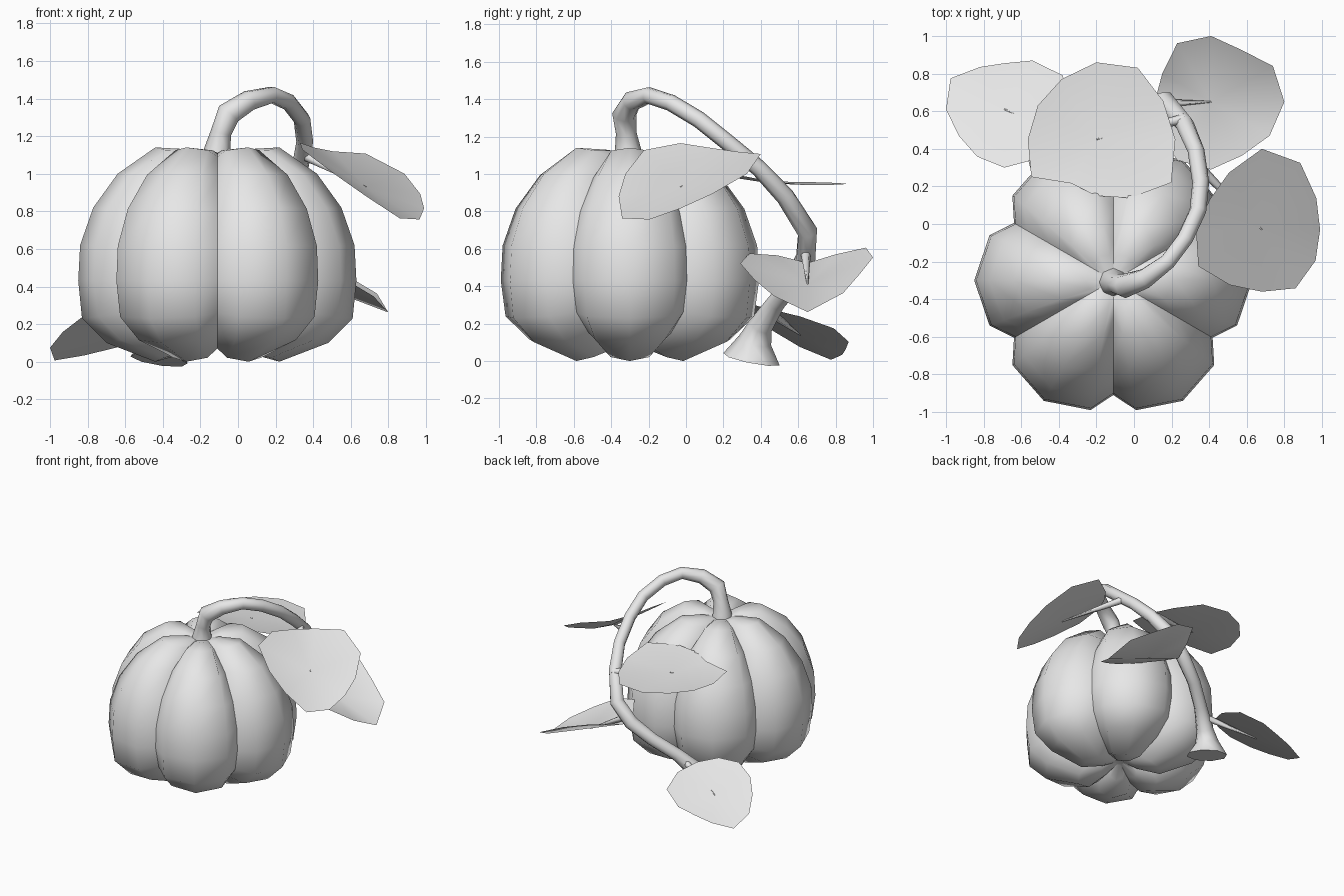
import bpy, bmesh, math
from mathutils import Vector

cube = bpy.data.objects.get("Cube")
if cube:
    bpy.data.objects.remove(cube, do_unlink=True)

grey = bpy.data.materials.new("light_grey")
grey.use_nodes = True
grey.diffuse_color = (0.8, 0.8, 0.8, 1)
grey.node_tree.nodes["Principled BSDF"].inputs["Base Color"].default_value = (0.8, 0.8, 0.8, 1)


def smooth(obj, degrees):
    bpy.ops.object.select_all(action="DESELECT")
    obj.select_set(True)
    bpy.context.view_layer.objects.active = obj
    bpy.ops.object.shade_smooth_by_angle(angle=math.radians(degrees))


def add_mesh(name, bm, degrees):
    mesh = bpy.data.meshes.new(name)
    bm.to_mesh(mesh)
    bm.free()
    obj = bpy.data.objects.new(name, mesh)
    bpy.context.collection.objects.link(obj)
    mesh.materials.append(grey)
    smooth(obj, degrees)
    return obj


def add_tube(name, path, radii, resolution):
    """Tapered tube along a list of points."""
    curve = bpy.data.curves.new(name, "CURVE")
    curve.dimensions = "3D"
    curve.bevel_depth = 1
    curve.bevel_resolution = resolution
    curve.use_fill_caps = True
    spline = curve.splines.new("POLY")
    spline.points.add(len(path) - 1)
    for point, co, radius in zip(spline.points, path, radii):
        point.co = (*co, 1)
        point.radius = radius
    obj = bpy.data.objects.new(name, curve)
    bpy.context.collection.objects.link(obj)
    curve.materials.append(grey)
    bpy.ops.object.select_all(action="DESELECT")
    obj.select_set(True)
    bpy.context.view_layer.objects.active = obj
    bpy.ops.object.convert(target="MESH")
    smooth(obj, 60)


def add_leaf(name, centre, slope, heading, fold, radii):
    """Thin leaf: a fan of radii around its centre, tilted and folded on its midrib."""
    bm = bmesh.new()
    middle = bm.verts.new(centre)
    rim = []
    for i, r in enumerate(radii):
        angle = math.tau * i / len(radii)
        dx, dy = r * math.cos(angle), r * math.sin(angle)
        lateral = abs(r * math.sin(angle - math.radians(heading)))
        dz = slope[0] * dx + slope[1] * dy + fold * lateral
        rim.append(bm.verts.new(Vector(centre) + Vector((dx, dy, dz))))
    for i, v in enumerate(rim):
        bm.faces.new((middle, v, rim[(i + 1) % len(rim)]))
    add_mesh(name, bm, 60)


# Pumpkin body: ridge and crease profiles blended around six lobes
ridge = [(.03, .12), (.15, .05), (.33, 0), (.59, .1), (.72, .23), (.74, .43),
         (.73, .62), (.66, .82), (.53, 1.0), (.33, 1.14), (.15, 1.13), (.04, 1.1)]
crease = [(.03, .12), (.1, .1), (.24, .07), (.44, .15), (.57, .26), (.61, .43),
          (.6, .61), (.53, .8), (.39, .98), (.2, 1.09), (.1, 1.11), (.04, 1.1)]
bm = bmesh.new()
columns = []
for lobe in range(6):
    for offset, blend in ((-30, 0), (-20, .7), (0, 1), (20, .7)):
        angle = math.radians(lobe * 60 + offset)
        column = []
        for (r1, z1), (r0, z0) in zip(ridge, crease):
            r = r0 + (r1 - r0) * blend
            z = z0 + (z1 - z0) * blend
            column.append(bm.verts.new((-.11 + r * math.cos(angle), -.3 + r * math.sin(angle), z)))
        columns.append(column)
for i, a in enumerate(columns):
    b = columns[(i + 1) % len(columns)]
    for j in range(len(ridge) - 1):
        bm.faces.new((a[j], b[j], b[j + 1], a[j + 1]))
bm.faces.new([c[0] for c in reversed(columns)])
bm.faces.new([c[-1] for c in columns])
# Keep the groove between lobes crisp along its full length
for column in columns[::4]:
    for low, high in zip(column, column[1:]):
        bm.edges.get((low, high)).smooth = False
add_mesh("pumpkin_body", bm, 60)

# Stem arching over the back and down to a flared foot
vine = [(-.11, -.31, 1.08), (-.11, -.31, 1.13), (-.09, -.32, 1.22), (-.05, -.33, 1.32), (.06, -.29, 1.39),
        (.18, -.2, 1.42), (.27, -.08, 1.38), (.34, .07, 1.29), (.355, .22, 1.17),
        (.33, .39, 1.03), (.27, .53, .88), (.17, .65, .69), (.05, .64, .55),
        (-.1, .58, .43), (-.25, .48, .31), (-.36, .4, .19), (-.405, .37, .11), (-.42, .35, .01)]
vine_radii = [.08, .07, .055, .065, .055, .045, .045, .045, .045,
              .045, .05, .055, .055, .05, .05, .065, .09, .155]
add_tube("vine_stem", vine, vine_radii, 2)

# Leaves and their tapering stalks: centre, slope, heading, fold, radii, stalk root
leaves = {
    "left_leaf": ((.68, -.03, .93), (-.52, .28), -49, .2,
                  (.31, .335, .41, .43, .35, .32, .35, .39, .34, .33, .36, .33), (.35, .3, 1.1)),
    "upper_back_leaf": ((-.2, .45, .95), (0, -.1), 195, .1,
                        (.42, .41, .44, .41, .37, .36, .365, .4, .27, .3, .36, .46), (.27, .56, .88)),
    "lower_right_leaf": ((-.69, .61, .14), (.25, -.4), 157, .1,
                         (.34, .36, .3, .245, .26, .33, .31, .28, .29, .31, .31, .32), (-.3, .45, .26)),
    "back_left_leaf": ((.41, .65, .41), (-.38, .05), 0, .36,
                       (.39, .38, .32, .35, .36, .3, .3, .32, .36, .36, .33, .36), (.1, .64, .58)),
}
for name, (centre, slope, heading, fold, radii, root) in leaves.items():
    add_leaf(name, centre, slope, heading, fold, radii)
    add_tube(name + "_stalk", [root, centre], [.028, .004], 1)
